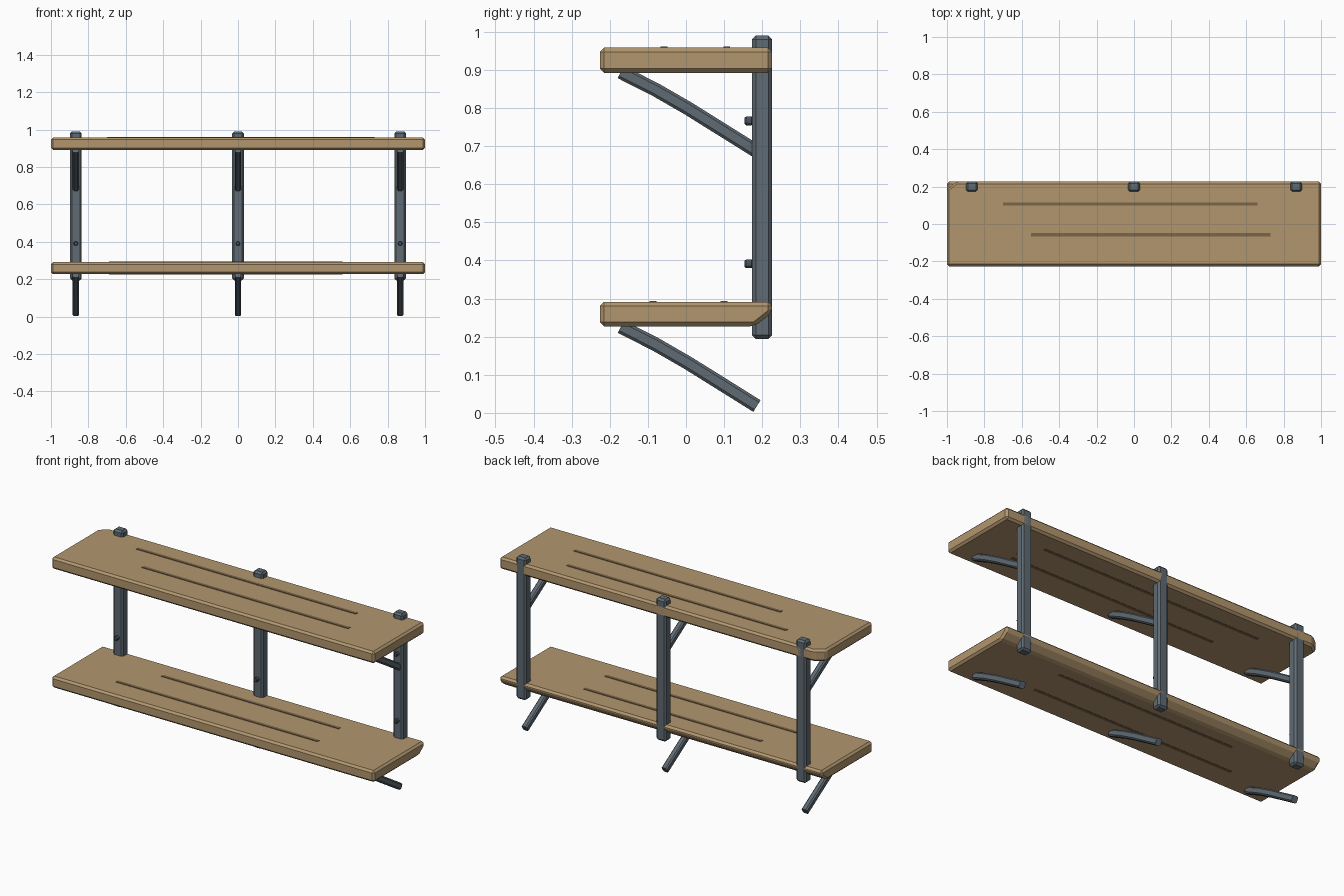
import bpy
import bmesh
from mathutils import Vector

cube = bpy.data.objects.get("Cube")
if cube:
    bpy.data.objects.remove(cube, do_unlink=True)


def material(name, color):
    mat = bpy.data.materials.new(name)
    mat.use_nodes = True
    mat.diffuse_color = (*color, 1)
    mat.node_tree.nodes["Principled BSDF"].inputs["Base Color"].default_value = (*color, 1)
    return mat


wood = material("wood", (0.445, 0.305, 0.158))
groove = material("dark wood", (0.20, 0.13, 0.065))
steel = material("grey steel", (0.115, 0.145, 0.170))
bolt_steel = material("dark steel", (0.07, 0.088, 0.105))


def finish(name, bm, mat):
    bmesh.ops.recalc_face_normals(bm, faces=bm.faces)
    mesh = bpy.data.meshes.new(name)
    bm.to_mesh(mesh)
    bm.free()
    mesh.materials.append(mat)
    obj = bpy.data.objects.new(name, mesh)
    bpy.context.collection.objects.link(obj)
    return obj


def bevel(obj, width):
    mod = obj.modifiers.new("edge chamfer", "BEVEL")
    mod.width = width
    mod.segments = 1
    mod.limit_method = "ANGLE"
    mod.angle_limit = 0.6
    return obj


def prism(name, outline, vector, mat):
    """Extrude a closed outline of 3D points along a vector."""
    bm = bmesh.new()
    face = bm.faces.new([bm.verts.new(p) for p in outline])
    ext = bmesh.ops.extrude_face_region(bm, geom=[face])
    verts = [g for g in ext["geom"] if isinstance(g, bmesh.types.BMVert)]
    bmesh.ops.translate(bm, verts=verts, vec=vector)
    return finish(name, bm, mat)


def box(name, x0, x1, y0, y1, z0, z1, mat):
    outline = [(x0, y0, z0), (x1, y0, z0), (x1, y1, z0), (x0, y1, z0)]
    return prism(name, outline, (0, 0, z1 - z0), mat)


def brace(name, x, path, width, height):
    """Bent octagonal bar following (y, z) points."""
    bm = bmesh.new()
    pts = [Vector((x, y, z)) for y, z in path]
    w, h, c = width / 2, height / 2, 0.007
    section = [(w, h - c), (w - c, h), (c - w, h), (-w, h - c),
               (-w, c - h), (c - w, -h), (w - c, -h), (w, c - h)]
    rings = []
    for i, p in enumerate(pts):
        along = (pts[min(i + 1, len(pts) - 1)] - pts[max(i - 1, 0)]).normalized()
        up = Vector((1, 0, 0)).cross(along)
        rings.append([bm.verts.new(p + Vector((a, 0, 0)) + up * b) for a, b in section])
    for r, s in zip(rings, rings[1:]):
        for i in range(8):
            j = (i + 1) % 8
            bm.faces.new((r[i], r[j], s[j], s[i]))
    bm.faces.new(rings[0])
    bm.faces.new(rings[-1])
    return finish(name, bm, steel)


# Upper shelf, with one back corner cut off
back, low, high = 0.226, 0.892, 0.958
upper = [(-1, -back, low), (1, -back, low), (1, back, low),
         (-0.95, back, low), (-1, back - 0.04, low)]
bevel(prism("upper_shelf", upper, (0, 0, high - low), wood), 0.011)

# Lower shelf, with the underside of the back edge cut off
low2, high2 = 0.227, 0.291
lower = [(-1, -back, low2), (-1, 0.18, low2), (-1, back, low2 + 0.036),
         (-1, back, high2), (-1, -back, high2)]
bevel(prism("lower_shelf", lower, (2, 0, 0), wood), 0.011)

# Long narrow inlays showing on both faces of each shelf
inlays = [(low, high, -0.70, 0.66, 0.107), (low, high, -0.55, 0.73, -0.058),
          (low2, high2, -0.54, 0.56, 0.10), (low2, high2, -0.69, 0.56, -0.087)]
for i, (z0, z1, x0, x1, y) in enumerate(inlays):
    box(f"shelf_inlay_{i + 1}", x0, x1, y - 0.009, y + 0.009, z0 - 0.001, z1 + 0.003, groove)

# Posts, braces and bolts repeat at three stations
for side, x in (("right", -0.867), ("middle", 0), ("left", 0.867)):
    bevel(box(f"{side}_post", x - 0.031, x + 0.031, 0.173, back, 0.194, 0.99, steel), 0.010)

    for level, drop in (("upper", 0), ("lower", 0.668)):
        path = [(-0.171, 0.894), (-0.08, 0.848), (0.005, 0.799), (0.09, 0.746), (0.186, 0.686)]
        brace(f"{side}_{level}_brace", x, [(y, z - drop) for y, z in path], 0.034, 0.036)

    for level, z in (("upper", 0.766), ("lower", 0.391)):
        bpy.ops.mesh.primitive_cylinder_add(vertices=8, radius=0.013, depth=0.022,
                                            location=(x, 0.165, z), rotation=(1.5708, 0, 0))
        bolt = bpy.context.object
        bolt.name = f"{side}_{level}_bolt"
        bolt.data.materials.append(bolt_steel)
        bevel(bolt, 0.004)
